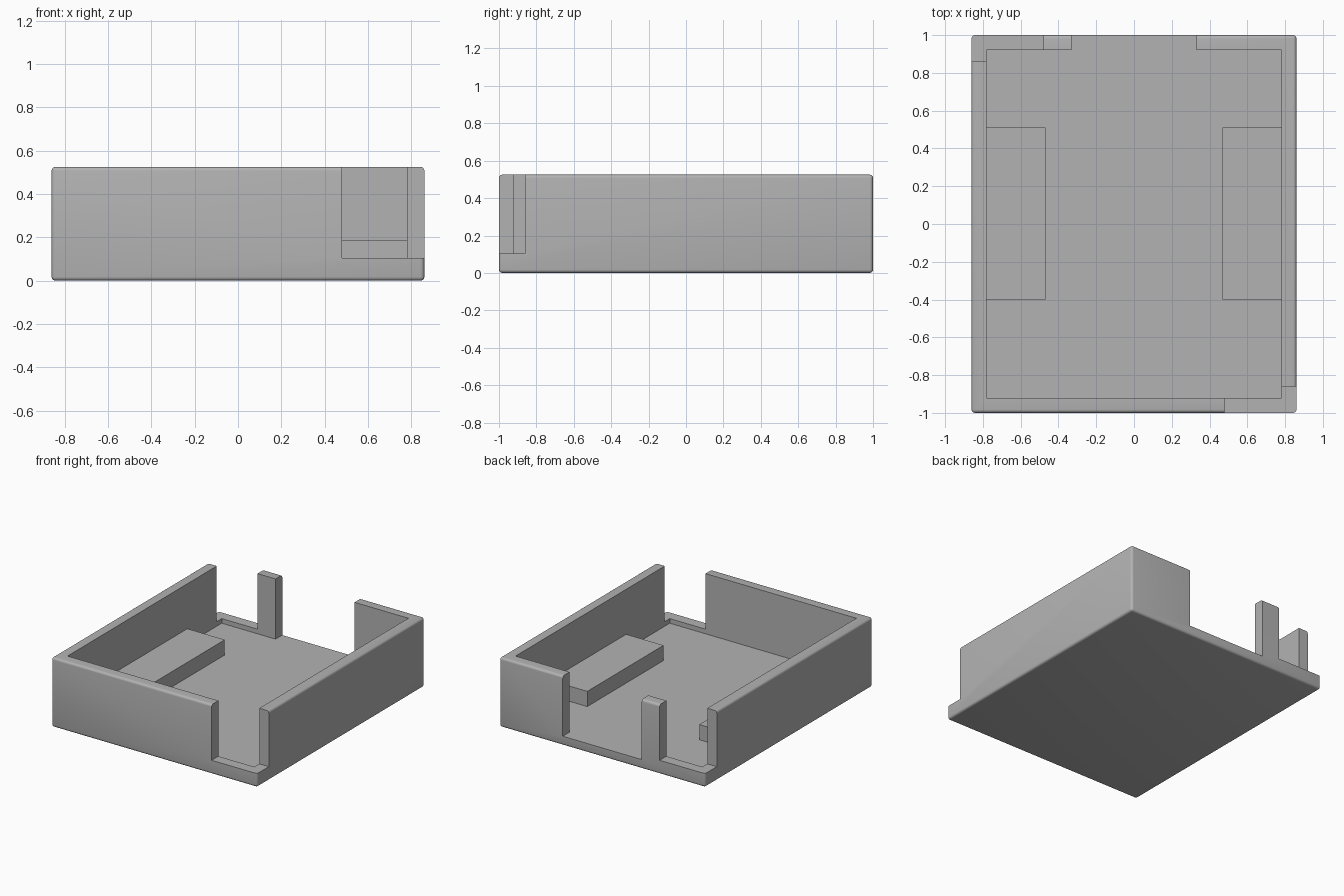
import bpy
import bmesh
from mathutils import Vector

default = bpy.data.objects.get("Cube")
if default:
    bpy.data.objects.remove(default, do_unlink=True)

W, D, H = 0.86, 1.0, 0.525    # outer half width, half depth, height
T = 0.08                      # wall thickness
FLOOR, SILL = 0.07, 0.105     # floor top, sill top at the open corners
OUT = 1.2                     # cutters reach past the shell

grey = bpy.data.materials.new("plain grey")
grey.use_nodes = True
grey.diffuse_color = (0.45, 0.45, 0.45, 1)
grey.node_tree.nodes["Principled BSDF"].inputs["Base Color"].default_value = (0.45, 0.45, 0.45, 1)


def box(name, lo, hi):
    """Axis-aligned box between two corners."""
    lo, hi = Vector(lo), Vector(hi)
    bm = bmesh.new()
    bmesh.ops.create_cube(bm, size=1)
    for v in bm.verts:
        v.co = (lo + hi) / 2 + v.co * (hi - lo)
    mesh = bpy.data.meshes.new(name)
    bm.to_mesh(mesh)
    bm.free()
    mesh.materials.append(grey)
    obj = bpy.data.objects.new(name, mesh)
    bpy.context.collection.objects.link(obj)
    return obj


def activate(obj):
    bpy.ops.object.select_all(action='DESELECT')
    obj.select_set(True)
    bpy.context.view_layer.objects.active = obj


def cut(obj, name, lo, hi):
    """Subtract a box from obj and discard the cutter."""
    cutter = box(name, lo, hi)
    mod = obj.modifiers.new(name, 'BOOLEAN')
    mod.operation = 'DIFFERENCE'
    mod.solver = 'EXACT'
    mod.object = cutter
    activate(obj)
    bpy.ops.object.modifier_apply(modifier=mod.name)
    bpy.data.objects.remove(cutter, do_unlink=True)


# Outer shell with softly rounded outside edges
tray = box("tray_shell", (-W, -D, 0), (W, D, H))
bevel = tray.modifiers.new("rounding", 'BEVEL')
bevel.width = 0.018
bevel.segments = 4
activate(tray)
bpy.ops.object.modifier_apply(modifier=bevel.name)

# Hollow inside, open corners and the wide rear opening beside the post
cut(tray, "cavity", (-W + T, -D + T, FLOOR), (W - T, D - T, OUT))
cut(tray, "front_corner_opening", (0.48, -OUT, SILL), (OUT, -0.86, OUT))
cut(tray, "rear_corner_opening", (-OUT, 0.86, SILL), (-0.48, OUT, OUT))
cut(tray, "rear_opening", (-0.33, D - T - 0.1, FLOOR), (0.33, OUT, OUT))
activate(tray)
bpy.ops.object.shade_smooth_by_angle(angle=0.6)

# Raised support blocks along both side walls
for name, side in (("left_support_block", 1), ("right_support_block", -1)):
    xs = sorted((side * 0.468, side * (W - T)))
    box(name, (xs[0], -0.40, FLOOR), (xs[1], 0.51, 0.185))
